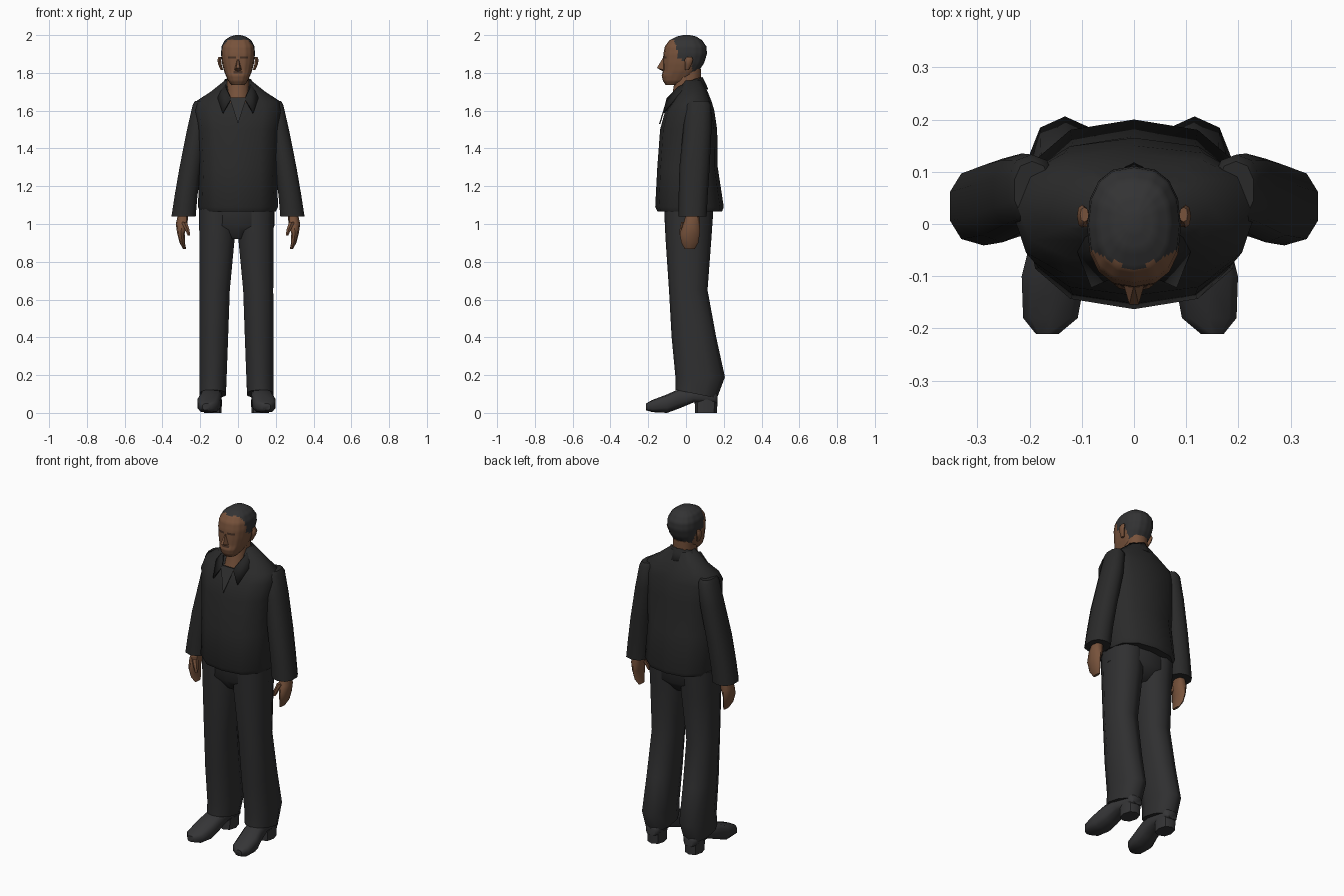
import bpy, bmesh, math
from mathutils import Vector

cube = bpy.data.objects.get("Cube")
if cube:
    bpy.data.objects.remove(cube, do_unlink=True)

parts = []


def material(name, r, g, b):
    m = bpy.data.materials.new(name)
    m.use_nodes = True
    m.diffuse_color = (r, g, b, 1)
    m.node_tree.nodes["Principled BSDF"].inputs["Base Color"].default_value = (r, g, b, 1)
    return m


JACKET = material("jacket_black", .023, .023, .023)
LAPEL = material("collar_black", .017, .017, .017)
SHIRT = material("shirt_grey", .032, .032, .032)
TROUSER = material("trouser_charcoal", .029, .029, .03)
SHOE = material("shoe_grey", .036, .036, .038)
HAIR = material("hair_black", .033, .033, .034)
SKIN = material("skin_brown", .185, .085, .044)
SHADE = material("brow_dark_brown", .06, .03, .018)


def finish(name, bm, *mats):
    bmesh.ops.recalc_face_normals(bm, faces=bm.faces)
    mesh = bpy.data.meshes.new(name)
    bm.to_mesh(mesh)
    bm.free()
    for m in mats:
        mesh.materials.append(m)
    ob = bpy.data.objects.new(name, mesh)
    bpy.context.collection.objects.link(ob)
    parts.append(ob)
    return ob


def ring(center, u, v, sides, power):
    """Rounded-box outline spanned by half axes u and v."""
    pts = []
    for i in range(sides):
        t = 2 * math.pi * i / sides - math.pi / 2
        c, s = math.cos(t), math.sin(t)
        c = math.copysign(abs(c) ** power, c)
        s = math.copysign(abs(s) ** power, s)
        pts.append(Vector(center) + Vector(u) * c + Vector(v) * s)
    return pts


def loft(rings, side=1, shift=0):
    bm = bmesh.new()
    rows = [[bm.verts.new((p.x * side + shift, p.y, p.z)) for p in r] for r in rings]
    n = len(rows[0])
    for a, b in zip(rows, rows[1:]):
        for i in range(n):
            j = (i + 1) % n
            bm.faces.new((a[i], a[j], b[j], b[i]))
    bm.faces.new(rows[0])
    bm.faces.new(rows[-1])
    return bm


def trunk(keys, sides=12, power=.8):
    """Centred loft from (height, half width, front y, back y)."""
    return loft([ring((0, (f + b) / 2, z), (w, 0, 0), (0, (b - f) / 2, 0), sides, power)
                 for z, w, f, b in keys])


def limb(keys, side, shift=0, sides=10, tilt=0):
    """Loft from (height, x, y, half width, half depth); tilt slants the last ring."""
    rings = [ring((x, y, z), (rx, 0, 0), (0, ry, 0), sides, .85) for z, x, y, rx, ry in keys]
    for p in rings[-1]:
        p.z -= (p.y - keys[-1][2]) * tilt
    return loft(rings, side, shift)


def hull(points, side=1):
    bm = bmesh.new()
    for x, y, z in points:
        bm.verts.new((x * side, y, z))
    bmesh.ops.convex_hull(bm, input=bm.verts)
    return bm


# Jacket body, hips and neck
finish("jacket_body", trunk([
    (1.065, .2, -.15, .19), (1.09, .212, -.163, .2), (1.3, .205, -.152, .168),
    (1.5, .215, -.137, .165), (1.6, .232, -.11, .15), (1.65, .222, -.075, .135),
    (1.7, .145, -.04, .115), (1.76, .07, -.02, .085)]), JACKET)
finish("hips", trunk([(1.1, .193, -.115, .145), (.99, .193, -.112, .14),
                      (.92, .09, -.06, .08)]), TROUSER)
finish("neck", trunk([(1.64, .062, -.09, .07), (1.7, .06, -.07, .075),
                      (1.82, .06, -.05, .08)], 10), SKIN)

# Head, with hair and brows chosen by face position
bm = trunk([
    (1.737, .034, -.108, -.03), (1.757, .052, -.122, .01), (1.785, .064, -.129, .05),
    (1.81, .074, -.122, .068), (1.85, .084, -.122, .095), (1.9, .09, -.12, .111),
    (1.94, .087, -.112, .108), (1.973, .07, -.088, .085), (1.992, .042, -.05, .055),
    (2.0, .014, -.015, .022)], 16, .82)
bmesh.ops.subdivide_edges(bm, edges=bm.edges, cuts=3, use_grid_fill=True)
for f in bm.faces:
    c = f.calc_center_median()
    ax = abs(c.x)
    if c.z > 1.88:
        hairline = -.09 + .5 * ax
    elif c.z > 1.86:
        hairline = -.025
    else:
        hairline = .03
    brow = .014 < ax < .055 and 1.872 < c.z < 1.892
    moustache = ax < .026 and 1.795 < c.z < 1.814
    if c.z > 1.797 and c.y > hairline:
        f.material_index = 1
    elif c.y < -.07 and (brow or moustache):
        f.material_index = 2
finish("head", bm, SKIN, HAIR, SHADE)
finish("nose", hull([(0, -.116, 1.89), (.02, -.116, 1.815), (-.02, -.116, 1.815),
                     (.009, -.154, 1.826), (-.009, -.154, 1.826), (0, -.118, 1.806)]), SKIN)

# Shirt opening
finish("shirt_front", hull([(.045, -.099, 1.67), (-.045, -.099, 1.67), (0, -.143, 1.53),
                            (.04, -.092, 1.67), (-.04, -.092, 1.67), (0, -.136, 1.53)]), SHIRT)

# Folded collar: inner and outer edge points from the back to the lapel tip
inner = [(0, .088, 1.778), (.068, .045, 1.768), (.068, -.045, 1.725), (.038, -.103, 1.665)]
outer = [(0, .118, 1.715), (.1, .065, 1.71), (.108, -.055, 1.668), (.082, -.122, 1.59)]
bm = bmesh.new()
for side in (1, -1):
    rows = [[bm.verts.new((x * side, y, z)) for x, y, z in edge] for edge in (inner, outer)]
    for i in range(len(inner) - 1):
        bm.faces.new((rows[0][i], rows[0][i + 1], rows[1][i + 1], rows[1][i]))
bmesh.ops.remove_doubles(bm, verts=bm.verts, dist=.001)
collar = finish("collar", bm, LAPEL)
solid = collar.modifiers.new("thickness", "SOLIDIFY")
solid.thickness = .008

# Paired parts
LEG_SHIFT = -.008
for side, label in ((1, "left"), (-1, "right")):
    finish(label + "_sleeve", limb([
        (1.65, .195, .065, .035, .055), (1.63, .196, .065, .046, .068),
        (1.5, .215, .06, .057, .075), (1.3, .252, .045, .06, .08),
        (1.15, .275, .038, .063, .077), (1.04, .288, .034, .067, .075)], side), JACKET)

    finish(label + "_hand", limb([
        (1.06, .29, .035, .026, .032), (1.0, .298, .03, .031, .045),
        (.95, .302, .02, .02, .053), (.9, .295, .02, .014, .045),
        (.867, .282, .02, .008, .026)], side, sides=8), SKIN)
    finish(label + "_thumb", limb([
        (1.01, .285, -.005, .017, .02), (.97, .268, -.017, .013, .017),
        (.938, .26, -.023, .007, .01)], side, sides=6), SKIN)

    finish(label + "_trouser_leg", limb([
        (1.08, .105, .015, .097, .13), (.93, .103, .013, .098, .122),
        (.65, .115, .012, .083, .102), (.4, .12, .042, .079, .118),
        (.19, .124, .075, .075, .131), (.1, .126, .054, .073, .11)],
        side, LEG_SHIFT, tilt=.2), TROUSER)

    # Shoe upper follows (y, x, half width, bottom, top)
    shoe = [(-.211, .158, .022, .014, .05), (-.18, .152, .054, .004, .068),
            (-.1, .146, .063, 0, .098), (-.04, .136, .058, .022, .125),
            (.04, .128, .05, .055, .13), (.15, .125, .046, .05, .12),
            (.168, .125, .03, .05, .1)]
    finish(label + "_shoe", loft([
        ring((x, y, (lo + hi) / 2), (w, 0, 0), (0, 0, (hi - lo) / 2), 10, .65)
        for y, x, w, lo, hi in shoe], side, LEG_SHIFT), SHOE)
    finish(label + "_heel", limb([(.07, .125, .107, .048, .061), (0, .125, .105, .046, .058)],
                                 side, LEG_SHIFT, 8), SHOE)

    # Ear
    finish(label + "_ear", limb([
        (1.885, .095, .018, .008, .014), (1.87, .099, .015, .01, .022),
        (1.845, .096, .012, .009, .018), (1.815, .085, .005, .007, .01)], side, sides=8), SKIN)

# Smooth shading with crisp hems and edges
bpy.ops.object.select_all(action="DESELECT")
for ob in parts:
    ob.select_set(True)
bpy.context.view_layer.objects.active = parts[0]
bpy.ops.object.shade_smooth_by_angle(angle=math.radians(50))
